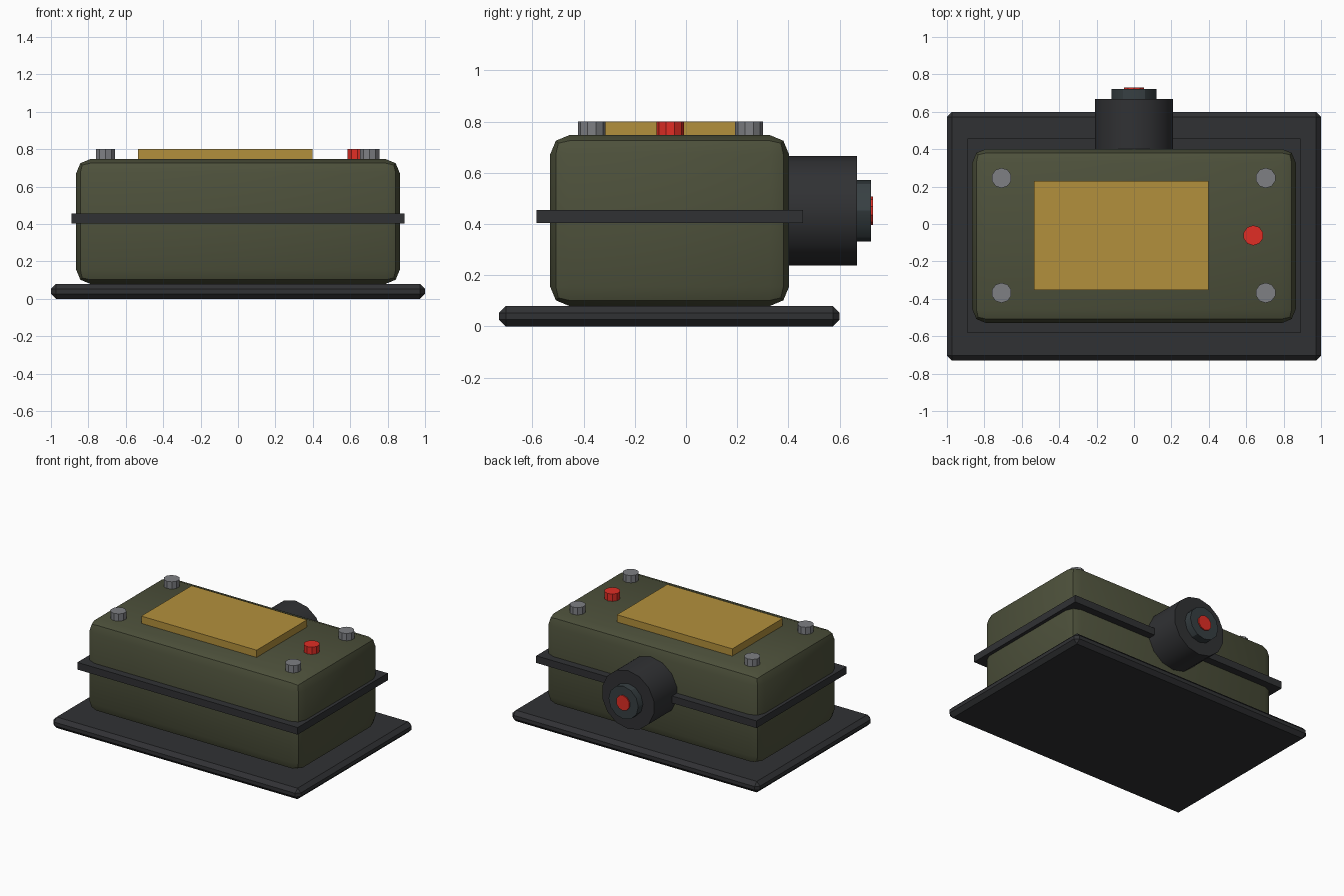
import bpy
from math import pi

if "Cube" in bpy.data.objects:
    bpy.data.objects.remove(bpy.data.objects["Cube"])


def material(name, r, g, b):
    m = bpy.data.materials.new(name)
    m.diffuse_color = (r, g, b, 1)
    m.use_nodes = True
    m.node_tree.nodes["Principled BSDF"].inputs["Base Color"].default_value = m.diffuse_color
    return m


olive = material("olive", 0.075, 0.082, 0.044)
black = material("black", 0.030, 0.031, 0.034)
slate = material("slate", 0.038, 0.050, 0.055)
gold = material("gold", 0.45, 0.28, 0.045)
steel = material("steel", 0.21, 0.215, 0.23)
red = material("red", 0.75, 0.027, 0.018)


def finish(ob, name, mat, bevel=0, segments=1):
    ob.name = name
    ob.data.materials.append(mat)
    if bevel:
        mod = ob.modifiers.new("bevel", "BEVEL")
        mod.width = bevel
        mod.segments = segments
        bpy.ops.object.modifier_apply(modifier=mod.name)
    return ob


def box(name, x, y, z, mat, bevel=0, segments=1):
    """Box from (min, max) ranges on each axis."""
    ranges = (x, y, z)
    bpy.ops.mesh.primitive_cube_add(size=1, location=[(a + b) / 2 for a, b in ranges])
    ob = bpy.context.object
    ob.scale = [b - a for a, b in ranges]
    bpy.ops.object.transform_apply(location=False, rotation=False, scale=True)
    return finish(ob, name, mat, bevel, segments)


def stud(name, x, y, mat):
    bpy.ops.mesh.primitive_cylinder_add(vertices=10, radius=0.054, depth=0.07,
                                        location=(x, y, 0.765))
    return finish(bpy.context.object, name, mat)


def back_cylinder(name, radius, y0, y1, sides, mat):
    bpy.ops.mesh.primitive_cylinder_add(vertices=sides, radius=radius, depth=y1 - y0,
                                        location=(0, (y0 + y1) / 2, 0.452),
                                        rotation=(pi / 2, 0, 0))
    ob = finish(bpy.context.object, name, mat)
    bpy.ops.object.shade_smooth_by_angle()
    return ob


# Base plate
box("base_plate", (-1, 1), (-0.73, 0.60), (0, 0.08), black, 0.027)

# Rounded case with a seam band around it
box("case", (-0.865, 0.865), (-0.53, 0.402), (0.08, 0.747), olive, 0.075, 2)
bpy.ops.object.shade_smooth_by_angle()
box("seam_band", (-0.89, 0.89), (-0.583, 0.457), (0.403, 0.455), black)

# Top panel, corner bolts and indicator
box("top_panel", (-0.535, 0.397), (-0.352, 0.23), (0.73, 0.80), gold)
for x in (-0.708, 0.704):
    for y in (-0.368, 0.246):
        stud("corner_bolt", x, y, steel)
stud("indicator_button", 0.638, -0.061, red)

# Rear barrel with its ring and lens
back_cylinder("rear_barrel", 0.213, 0.38, 0.668, 14, black)
back_cylinder("rear_ring", 0.12, 0.65, 0.722, 12, slate)
back_cylinder("rear_lens", 0.055, 0.70, 0.73, 10, red)
